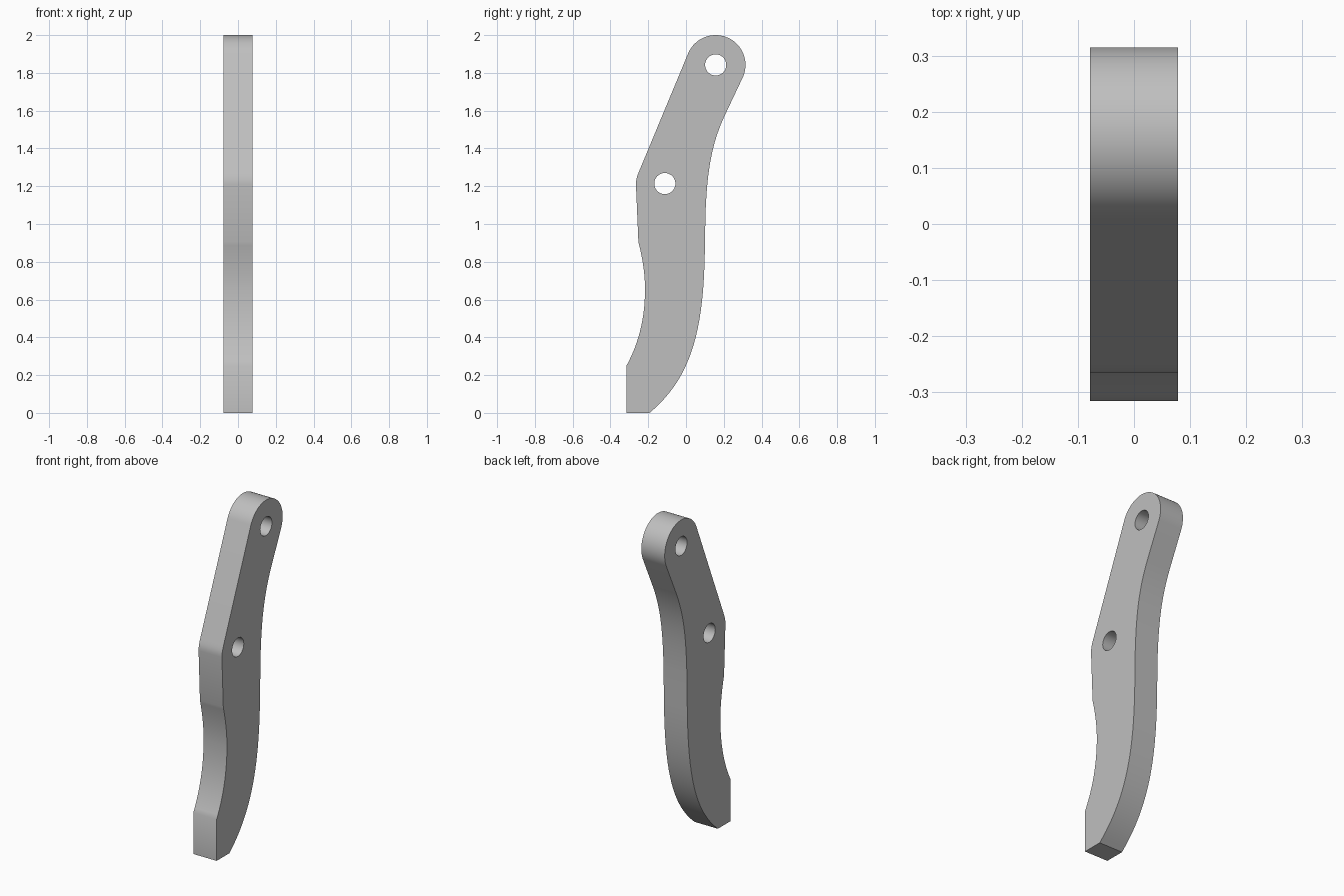
import bpy
import bmesh
from math import cos, sin, radians
from mathutils import Vector
from mathutils.geometry import interpolate_bezier

cube = bpy.data.objects.get("Cube")
if cube:
    bpy.data.objects.remove(cube, do_unlink=True)

HALF_WIDTH = 0.078
EYE = (0.157, 1.842)      # centre of the rounded top end
EYE_RADIUS = 0.158
PIVOT = (-0.112, 1.214)   # centre of the middle hole
HOLE_RADIUS = 0.056


def arc(centre, radius, start, end, steps):
    """Points on an arc in the side plane, angles in degrees."""
    angles = [radians(start + (end - start) * i / steps) for i in range(steps + 1)]
    return [Vector((centre[0] + radius * cos(a), centre[1] + radius * sin(a))) for a in angles]


def bezier(a, b, c, d, steps=16):
    return [p.to_2d() for p in interpolate_bezier(
        Vector((*a, 0)), Vector((*b, 0)), Vector((*c, 0)), Vector((*d, 0)), steps)]


# Side outline: round top, front edge down to the foot, then back edge up
outline = arc(EYE, EYE_RADIUS, -24.5, 157, 40)
outline += bezier((-0.25, 1.275), (-0.26, 1.25), (-0.265, 1.235), (-0.265, 1.21), 6)
outline += bezier((-0.252, 0.905), (-0.228, 0.81), (-0.217, 0.73), (-0.217, 0.655))
outline += bezier((-0.217, 0.655), (-0.217, 0.5), (-0.25, 0.37), (-0.315, 0.25))[1:]
outline += [Vector((-0.315, 0)), Vector((-0.193, 0))]
outline += bezier((-0.193, 0), (0.035, 0.19), (0.095, 0.45), (0.1, 0.88), 24)[1:]
outline += bezier((0.103, 1.05), (0.112, 1.3), (0.14, 1.43), (0.202, 1.568), 20)

holes = [arc(c, HOLE_RADIUS, 0, 360, 32)[:-1] for c in (EYE, PIVOT)]

# Fill the outline around the holes and extrude it across the width
bm = bmesh.new()
edges = []
for loop in [outline] + holes:
    verts = [bm.verts.new((-HALF_WIDTH, p.x, p.y)) for p in loop]
    edges += [bm.edges.new((v, verts[i - 1])) for i, v in enumerate(verts)]
bmesh.ops.triangle_fill(bm, edges=edges, use_beauty=True)
result = bmesh.ops.extrude_face_region(bm, geom=bm.faces[:], use_keep_orig=True)
moved = [g for g in result["geom"] if isinstance(g, bmesh.types.BMVert)]
bmesh.ops.translate(bm, verts=moved, vec=(2 * HALF_WIDTH, 0, 0))
bmesh.ops.recalc_face_normals(bm, faces=bm.faces[:])

mesh = bpy.data.meshes.new("lever_arm")
bm.to_mesh(mesh)
bm.free()
lever = bpy.data.objects.new("lever_arm", mesh)
bpy.context.collection.objects.link(lever)

# Plain grey metal
grey = bpy.data.materials.new("plain_grey")
grey.use_nodes = True
colour = (0.52, 0.52, 0.52, 1)
grey.diffuse_color = colour
grey.node_tree.nodes["Principled BSDF"].inputs["Base Color"].default_value = colour
mesh.materials.append(grey)

# Smooth the curved edges, keep the rims sharp
bpy.ops.object.select_all(action="DESELECT")
lever.select_set(True)
bpy.context.view_layer.objects.active = lever
bpy.ops.object.shade_smooth_by_angle(angle=radians(35))
